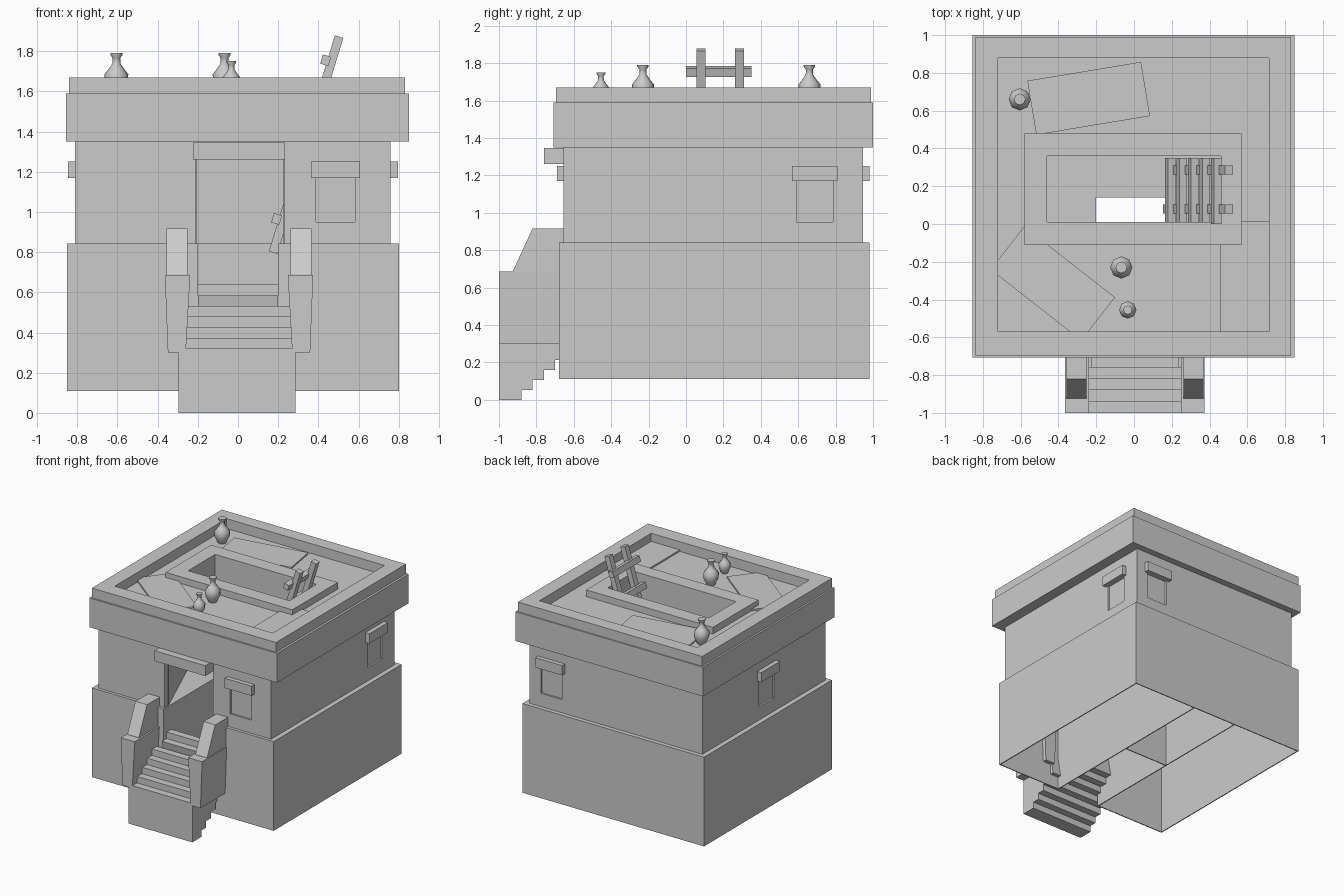
import bpy, bmesh, math
from mathutils import Matrix, Vector

old = bpy.data.objects.get("Cube")
if old:
    bpy.data.objects.remove(old, do_unlink=True)

# Single stone grey material
stone = bpy.data.materials.new("stone grey")
stone.use_nodes = True
grey = (0.6, 0.6, 0.6, 1)
stone.diffuse_color = grey
stone.node_tree.nodes["Principled BSDF"].inputs["Base Color"].default_value = grey


def finish(bm, name):
    bmesh.ops.recalc_face_normals(bm, faces=bm.faces)
    mesh = bpy.data.meshes.new(name)
    bm.to_mesh(mesh)
    bm.free()
    mesh.materials.append(stone)
    ob = bpy.data.objects.new(name, mesh)
    bpy.context.collection.objects.link(ob)
    return ob


def box(name, x, y, z, turn=None):
    """Box from three (low, high) ranges, optionally turned about its centre."""
    size = [b - a for a, b in (x, y, z)]
    mid = Vector([(a + b) / 2 for a, b in (x, y, z)])
    m = Matrix.Translation(mid) @ (turn or Matrix()) @ Matrix.Diagonal((*size, 1))
    bm = bmesh.new()
    bmesh.ops.create_cube(bm, size=1, matrix=m)
    return finish(bm, name)


def thin_wall(name, a, b, z):
    """Upright sheet between two plan points."""
    a, b = Vector(a), Vector(b)
    mid, d = (a + b) / 2, b - a
    half = d.length / 2
    return box(name, (mid.x - half, mid.x + half), (mid.y - 0.004, mid.y + 0.004), z,
               Matrix.Rotation(math.atan2(d.y, d.x), 4, 'Z'))


def ring(name, outer, inner, z):
    """Rectangular frame; rectangles are (x0, x1, y0, y1)."""
    bm = bmesh.new()

    def loop(r, h):
        return [bm.verts.new((r[i], r[j], h)) for i, j in ((0, 2), (1, 2), (1, 3), (0, 3))]
    loops = [loop(outer, z[0]), loop(outer, z[1]), loop(inner, z[1]), loop(inner, z[0])]
    for k in range(4):
        a, b = loops[k], loops[(k + 1) % 4]
        for i in range(4):
            j = (i + 1) % 4
            bm.faces.new((a[i], a[j], b[j], b[i]))
    return finish(bm, name)


def inset(r, t):
    return (r[0] + t, r[1] - t, r[2] + t, r[3] - t)


def prism(name, profile, x):
    """Extrude a (y, z) profile across the x range."""
    bm = bmesh.new()
    face = bm.faces.new([bm.verts.new((x[0], y, z)) for y, z in profile])
    ext = bmesh.ops.extrude_face_region(bm, geom=[face])["geom"]
    moved = [v for v in ext if isinstance(v, bmesh.types.BMVert)]
    bmesh.ops.translate(bm, verts=moved, vec=(x[1] - x[0], 0, 0))
    return finish(bm, name)


def cut(ob, label, x, y, z):
    cutter = box(f"{ob.name}_{label}_cutter", x, y, z)
    cutter.hide_render = True
    cutter.hide_viewport = True
    cutter.display_type = 'WIRE'
    mod = ob.modifiers.new(label, 'BOOLEAN')
    mod.operation = 'DIFFERENCE'
    mod.solver = 'EXACT'
    mod.object = cutter


# Outer walls, open underneath, with the doorway cut through the front
low = (-0.85, 0.80, -0.68, 0.98)
up = (-0.81, 0.76, -0.655, 0.945)
front = (-0.8, -0.6)
lower = ring("lower_wall", low, inset(low, 0.008), (0.11, 0.832))
cut(lower, "doorway", (-0.2, 0.2), front, (0, 0.9))
floor = ring("inner_floor", low, (-0.2, 0.2, -0.64, 0.14), (0.832, 0.842))
cut(floor, "doorway", (-0.2, 0.2), front, (0.7, 0.9))
upper = ring("upper_wall", up, inset(up, 0.05), (0.842, 1.35))
cut(upper, "doorway", (-0.21, 0.23), front, (0.8, 1.345))

# Stairwell partitions below the floor
for side, x in (("left", 0.204), ("right", -0.204)):
    thin_wall(side + "_partition", (x, -0.675), (x, 0.975), (0.11, 0.832))
thin_wall("stairwell_end", (-0.2, 0.144), (0.2, 0.144), (0.11, 0.832))

# Room behind the door, widening to the roof hatch
room = [(-0.21, -0.61), (-0.464, 0.01), (-0.464, 0.364), (0.464, 0.364), (0.464, 0.01), (0.23, -0.61)]
for i, (a, b) in enumerate(zip(room, room[1:])):
    thin_wall(f"room_wall_{i}", a, b, (0.842, 1.35))

# Roof slab, parapet and hatch frame
hole = (-0.46, 0.46, 0.01, 0.36)
ring("roof_slab", (-0.855, 0.85, -0.708, 1.0), hole, (1.35, 1.59))
ring("parapet", (-0.84, 0.832, -0.695, 0.99), (-0.72, 0.715, -0.57, 0.88), (1.59, 1.67))
ring("hatch_frame", (-0.58, 0.57, -0.11, 0.48), hole, (1.59, 1.645))

# Loose slabs lying on the roof
for i, (cx, cy, angle) in enumerate([(-0.24, 0.665, 9.4), (-0.43, -0.315, -38), (0.6, -0.29, 90)]):
    box(f"roof_plate_{i}", (cx - 0.305, cx + 0.305), (cy - 0.145, cy + 0.145),
        (1.58, 1.603), Matrix.Rotation(math.radians(angle), 4, 'Z'))

# Windows: shallow recess under a lintel, one on each wall
for side, axis, c, face, sign in (("front", 0, 0.485, -0.655, -1), ("back", 0, 0.56, 0.945, 1),
                                  ("left", 1, 0.688, 0.76, 1), ("right", 1, 0.11, -0.81, -1)):
    recess = [(c - 0.097, c + 0.097), sorted((face - sign * 0.015, face + sign * 0.05))]
    lintel = [(c - 0.122, c + 0.122), sorted((face - sign * 0.02, face + sign * 0.036))]
    if axis:
        recess.reverse()
        lintel.reverse()
    cut(upper, side + "_window", *recess, (0.95, 1.18))
    box(side + "_window_lintel", *lintel, (1.17, 1.25))
box("door_lintel", (-0.225, 0.235), (-0.76, -0.64), (1.26, 1.345))


# Stairs with a stepped underside, narrower inside the stairwell
def flight(name, first, last, x, run=0.06, rise=0.053):
    top = [(-1 + run * first, 0.32 + rise * first)]
    under = [(-0.94 + run * first if first else -1, rise * first)]
    for i in range(first, last):
        for line, y, base in ((top, -0.94, 0.32), (under, -0.88, 0.0)):
            line.append((y + run * i, base + rise * i))
            if i < last - 1:
                line.append((y + run * i, base + rise * (i + 1)))
    prism(name, top + under[::-1], x)


flight("outer_stairs", 0, 5, (-0.295, 0.285))
flight("inner_stairs", 5, 7, (-0.2, 0.2))

# Stair walls: tapered front block and sloped rear pier
for side, s in (("left", 1), ("right", -1)):
    shift = 0.005
    bm = bmesh.new()
    bmesh.ops.create_cube(bm, size=1)
    for v in bm.verts:
        high = v.co.z > 0
        outer = v.co.x > 0
        x = (0.369 if high else 0.354) if outer else (0.243 if high else 0.265)
        v.co = (s * x + shift, -1.0 if v.co.y < 0 else -0.64, 0.685 if high else 0.3)
    finish(bm, side + "_stair_wall")
    prism(side + "_stair_pier",
          [(-0.925, 0.6), (-0.925, 0.69), (-0.82, 0.917), (-0.64, 0.917), (-0.64, 0.6)],
          sorted((s * 0.257 + shift, s * 0.362 + shift)))

# Ladder leaning out through the hatch
lean = Matrix.Rotation(math.radians(17), 4, 'Y')
mid = Vector((0.339, 0, 1.335))
for i, y in enumerate((0.08, 0.285)):
    box(f"ladder_rail_{i}", (mid.x - 0.022, mid.x + 0.022), (y - 0.024, y + 0.024),
        (mid.z - 0.562, mid.z + 0.562), lean)
for i in range(5):
    x, z = 0.192 + 0.061 * i, 0.965 + 0.1975 * i
    box(f"ladder_rung_{i}", (x - 0.021, x + 0.021), (0.0, 0.35), (z - 0.024, z + 0.024), lean)


# Vases, eight-sided lathe shapes
def vase(name, x, y, height, width):
    bm = bmesh.new()
    outline = [(0, 0), (0.55, 0), (0.96, 0.25), (1, 0.48), (0.62, 0.62), (0.34, 0.74),
               (0.32, 0.88), (0.52, 0.96), (0.52, 1), (0, 1)]
    pts = [bm.verts.new((r * width, 0, h * height)) for r, h in outline]
    edges = [bm.edges.new(p) for p in zip(pts, pts[1:])]
    bmesh.ops.spin(bm, geom=pts + edges, cent=(0, 0, 0), axis=(0, 0, 1),
                   angle=math.tau, steps=8)
    bmesh.ops.remove_doubles(bm, verts=bm.verts, dist=0.0005)
    ob = finish(bm, name)
    for p in ob.data.polygons:
        p.use_smooth = abs(p.normal.z) < 0.95
    ob.location = (x, y, 1.59)


vase("back_vase", -0.605, 0.66, 0.2, 0.059)
vase("middle_vase", -0.067, -0.23, 0.2, 0.059)
vase("small_vase", -0.033, -0.455, 0.16, 0.046)
